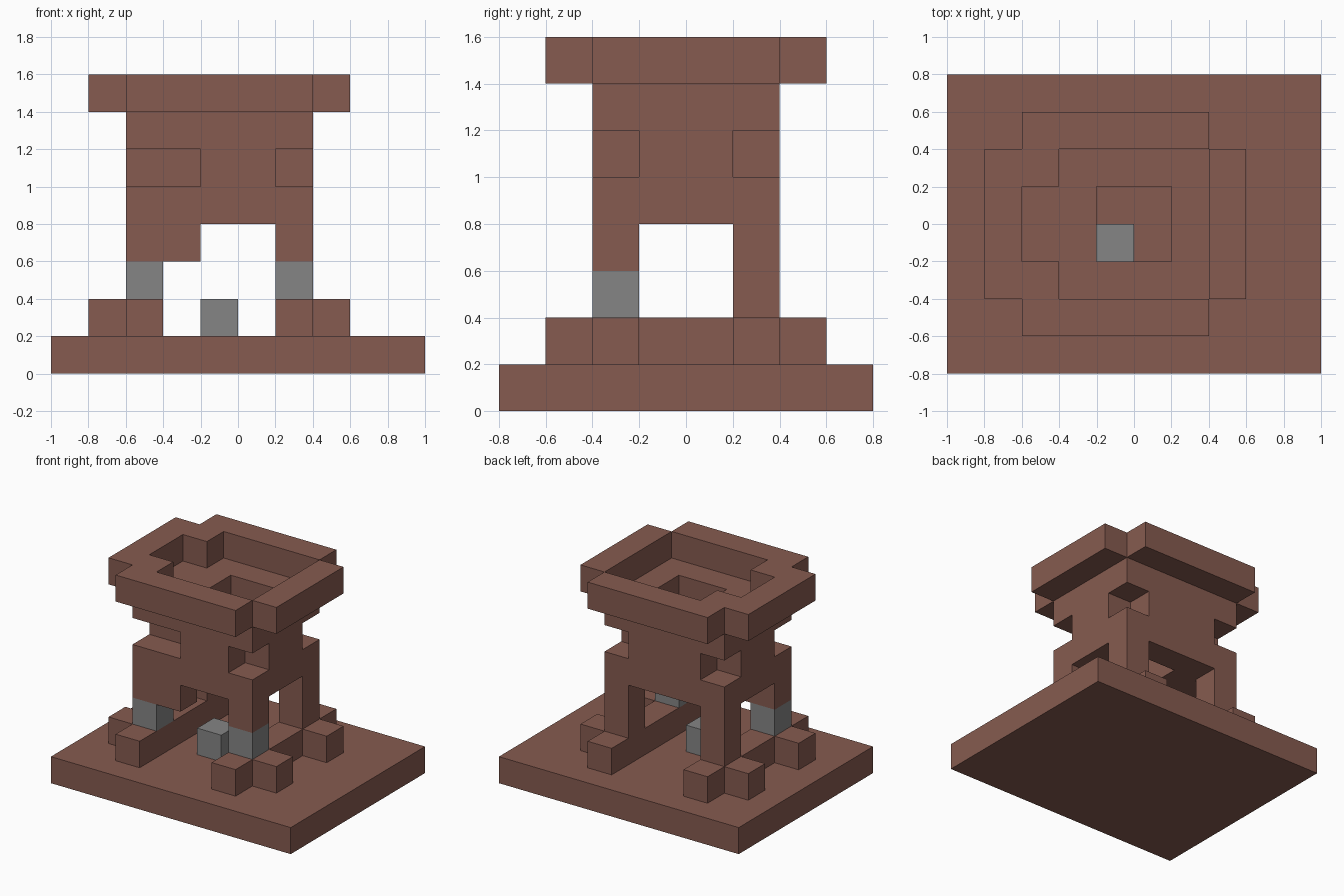
import bpy
import bmesh
from itertools import product
from mathutils import Vector

cube = bpy.data.objects.get("Cube")
if cube:
    bpy.data.objects.remove(cube, do_unlink=True)

CELL = 0.2
ORIGIN = Vector((-1, -0.8, 0))


def make_material(name, color):
    mat = bpy.data.materials.new(name)
    mat.use_nodes = True
    mat.diffuse_color = color
    mat.node_tree.nodes["Principled BSDF"].inputs["Base Color"].default_value = color
    return mat


brown = make_material("clay brown", (0.24, 0.105, 0.08, 1))
grey = make_material("stone grey", (0.235, 0.235, 0.235, 1))


def box(x, y, z):
    """Grid cells in three half-open ranges."""
    return set(product(range(*x), range(*y), range(*z)))


def build(name, cells, mat):
    """One block-built part, with only its outer faces."""
    bm = bmesh.new()
    for cell in cells:
        for axis, side in product(range(3), (0, 1)):
            neighbour = list(cell)
            neighbour[axis] += 2 * side - 1
            if tuple(neighbour) in cells:
                continue
            b, c = (axis + 1) % 3, (axis + 2) % 3
            corners = []
            for db, dc in ((0, 0), (1, 0), (1, 1), (0, 1)):
                p = Vector(cell)
                p[axis] += side
                p[b] += db
                p[c] += dc
                corners.append(bm.verts.new(p * CELL + ORIGIN))
            bm.faces.new(corners if side else corners[::-1])
    bmesh.ops.remove_doubles(bm, verts=bm.verts, dist=0.001)
    mesh = bpy.data.meshes.new(name)
    bm.to_mesh(mesh)
    bm.free()
    mesh.materials.append(mat)
    obj = bpy.data.objects.new(name, mesh)
    bpy.context.collection.objects.link(obj)


# Base slab
build("base_slab", box((0, 10), (0, 8), (0, 1)), brown)

# Two foot rails, each with a pair of outward toes
for side, rail, toe in (("right", 2, 1), ("left", 6, 7)):
    cells = box((rail, rail + 1), (1, 7), (1, 2))
    cells |= {(toe, 2, 1), (toe, 5, 1)}
    build(side + "_foot_rail", cells, brown)
    # Grey block at the bottom of the front leg, full brown back leg
    build(side + "_front_leg_block", {(rail, 2, 2)}, grey)
    build(side + "_back_leg", box((rail, rail + 1), (5, 6), (2, 4)), brown)

# Loose grey block under the shaft
build("centre_block", {(4, 3, 1)}, grey)

# Tower body with a central shaft, notched corners and front leg tops
body = box((2, 7), (2, 6), (4, 7)) - box((4, 6), (3, 5), (4, 7))
body -= {(x, y, 5) for x in (2, 6) for y in (2, 5)}
body.discard((3, 2, 5))
body |= {(2, 2, 3), (3, 2, 3), (6, 2, 3)}
build("tower_body", body, brown)

# Overhanging rim, with two inner corner blocks on the right
rim = box((2, 7), (1, 7), (7, 8)) | box((1, 8), (2, 6), (7, 8))
rim -= box((2, 7), (2, 6), (7, 8))
rim |= {(2, 2, 7), (2, 5, 7)}
build("top_rim", rim, brown)
